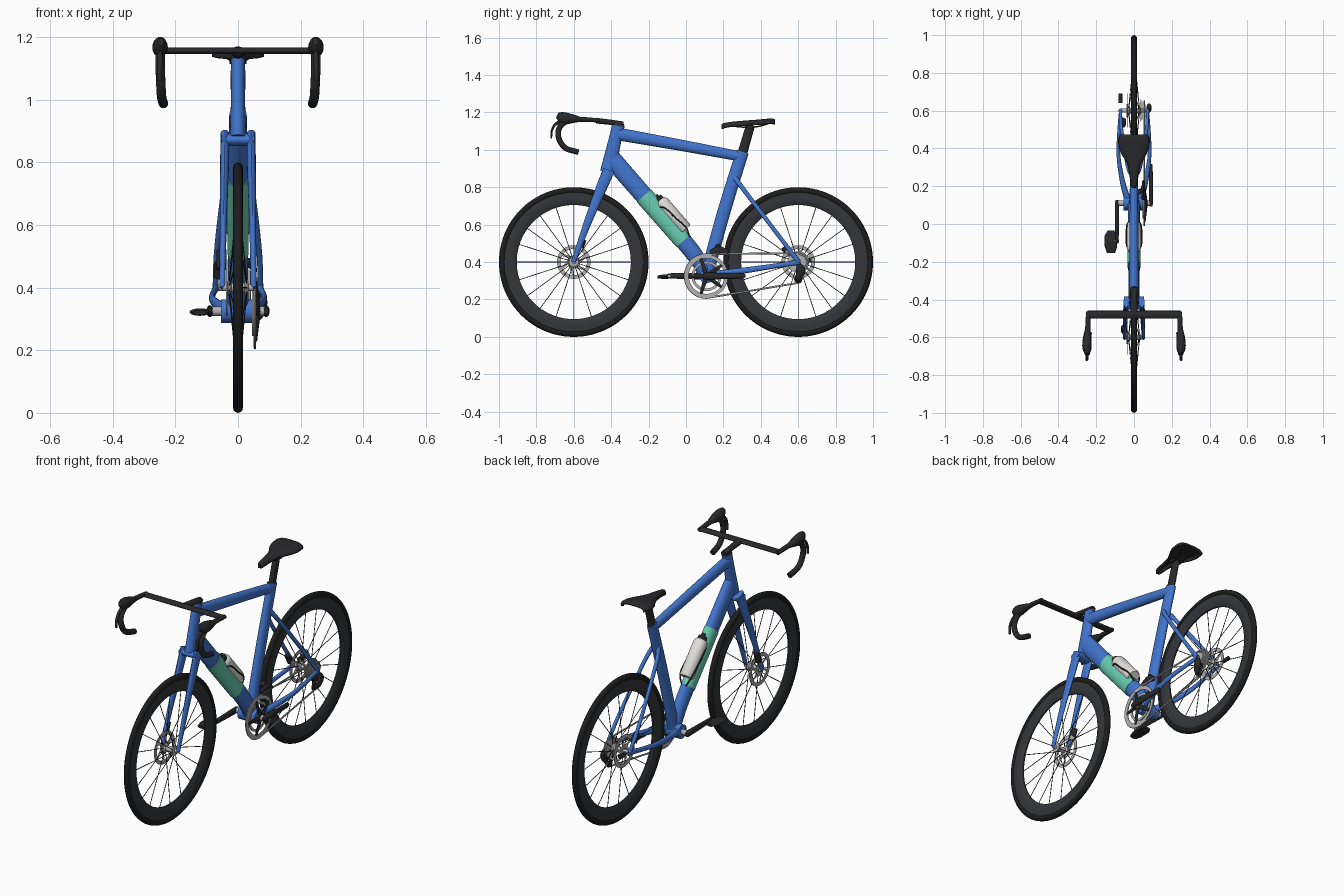
import bpy, bmesh
from math import sin, cos, pi, radians
from mathutils import Vector

def mat(name, c):
    m = bpy.data.materials.new(name)
    m.diffuse_color = (*c, 1)
    return m

BLUE = mat("blue_paint", (0.055, 0.18, 0.62))
BLACK = mat("black", (0.022, 0.022, 0.024))
RUBBER = mat("rubber", (0.012, 0.012, 0.012))
RIM = mat("rim_grey", (0.035, 0.037, 0.042))
GREEN = mat("mint", (0.14, 0.62, 0.45))
WHITE = mat("white", (0.75, 0.74, 0.7))
STEEL = mat("steel", (0.45, 0.45, 0.46))

def tube(bm, pts, n=16, smooth=0, closed=False):
    """Loft ellipses along points (x, y, z, half width, half depth)."""
    P = [Vector(p) for p in pts]
    if smooth:
        Q = []
        for i in range(len(P) - 1):
            a, b, c, d = P[max(i - 1, 0)], P[i], P[i + 1], P[min(i + 2, len(P) - 1)]
            for k in range(smooth):
                t = k / smooth
                Q.append(0.5 * (2 * b + (c - a) * t + (2 * a - 5 * b + 4 * c - d) * t * t
                                + (3 * b - a - 3 * c + d) * t ** 3))
        P = Q + [P[-1]]
    m, rings = len(P), []
    for i, p in enumerate(P):
        q0, q1 = (P[i - 1], P[(i + 1) % m]) if closed else (P[max(i - 1, 0)], P[min(i + 1, m - 1)])
        t = (Vector(q1[:3]) - Vector(q0[:3])).normalized()
        ref = Vector((0, 1, 0)) if abs(t.x) > 0.8 else Vector((1, 0, 0))
        u = (ref - t * ref.dot(t)).normalized()
        v = t.cross(u)
        rings.append([bm.verts.new(Vector(p[:3]) + u * p[3] * cos(2 * pi * k / n) + v * p[4] * sin(2 * pi * k / n))
                      for k in range(n)])
    for i in range(m if closed else m - 1):
        a, b = rings[i], rings[(i + 1) % m]
        for k in range(n):
            bm.faces.new((a[k], a[(k + 1) % n], b[(k + 1) % n], b[k]))
    if not closed:
        bm.faces.new(rings[0])
        bm.faces.new(rings[-1])

def lathe(bm, y, z, prof, n=64):
    """Revolve a closed (radius, x) profile about the x axis through (y, z)."""
    rings = [[bm.verts.new((x, y + r * cos(2 * pi * k / n), z + r * sin(2 * pi * k / n))) for r, x in prof]
             for k in range(n)]
    for k in range(n):
        a, b = rings[k], rings[(k + 1) % n]
        for j in range(len(prof)):
            l = (j + 1) % len(prof)
            bm.faces.new((a[j], a[l], b[l], b[j]))

def ring(bm, y, z, r0, r1, x0, x1, n=48):
    lathe(bm, y, z, [(r0, x0), (r1, x0), (r1, x1), (r0, x1)], n)

def finish(name, bm, m):
    bmesh.ops.recalc_face_normals(bm, faces=bm.faces)
    me = bpy.data.meshes.new(name)
    bm.to_mesh(me)
    bm.free()
    o = bpy.data.objects.new(name, me)
    bpy.context.collection.objects.link(o)
    me.materials.append(m)
    bpy.ops.object.select_all(action='DESELECT')
    o.select_set(True)
    bpy.context.view_layer.objects.active = o
    bpy.ops.object.shade_smooth_by_angle(angle=radians(40))
    return o

def part(name, m, *paths, **kw):
    bm = bmesh.new()
    for p in paths:
        tube(bm, p, **kw)
    return finish(name, bm, m)

def both(path):
    return [[(s * p[0], *p[1:]) for p in path] for s in (1, -1)]

# wheels: tyre, deep rim, spokes, hub, brake rotor
for tag, cy, hw in (("front", -0.6, 0.05), ("rear", 0.6, 0.065)):
    bm = bmesh.new()
    lathe(bm, cy, 0.4, [(0.383 + 0.017 * cos(a * pi / 6), 0.016 * sin(a * pi / 6)) for a in range(12)], 96)
    finish(tag + "_tyre", bm, RUBBER)
    bm = bmesh.new()
    lathe(bm, cy, 0.4, [(0.376, -0.011), (0.345, -0.014), (0.318, -0.011), (0.305, -0.004),
                        (0.305, 0.004), (0.318, 0.011), (0.345, 0.014), (0.376, 0.011)], 96)
    finish(tag + "_rim", bm, RIM)
    bm = bmesh.new()
    for k in range(20):
        a, s = 2 * pi * k / 20, (-1) ** k
        tube(bm, [(s * 0.028, cy + 0.02 * cos(a), 0.4 + 0.02 * sin(a), 0.002, 0.002),
                  (0, cy + 0.31 * cos(a), 0.4 + 0.31 * sin(a), 0.002, 0.002)], n=5)
    finish(tag + "_spokes", bm, BLACK)
    part(tag + "_hub", STEEL, [(-hw, cy, 0.4, .011, .011), (-.034, cy, 0.4, .011, .011), (-.032, cy, 0.4, .026, .026),
         (-.026, cy, 0.4, .026, .026), (-.02, cy, 0.4, .015, .015), (.02, cy, 0.4, .015, .015),
         (.026, cy, 0.4, .026, .026), (.032, cy, 0.4, .026, .026), (.034, cy, 0.4, .011, .011),
         (hw, cy, 0.4, .011, .011)], n=20)
    bm = bmesh.new()
    ring(bm, cy, 0.4, 0.07, 0.09, -0.038, -0.034)
    ring(bm, cy, 0.4, 0.015, 0.035, -0.039, -0.033)
    for k in range(6):
        a = pi * k / 3
        tube(bm, [(-.036, cy + .03 * cos(a), .4 + .03 * sin(a), .002, .006),
                  (-.036, cy + .075 * cos(a + .5), .4 + .075 * sin(a + .5), .002, .006)], n=8)
    finish(tag + "_brake_rotor", bm, STEEL)

# brake calipers
part("front_caliper", BLACK, [(-.052, -.57, .46, .016, .016), (-.052, -.545, .52, .016, .014)], n=12)
part("rear_caliper", BLACK, [(-.06, .55, .435, .018, .016), (-.06, .52, .48, .016, .012)], n=12)
part("rear_brake_lug", BLACK, [(-.072, .64, .41, .01, .012), (-.072, .69, .41, .01, .012)], n=12)

# main frame
part("head_tube", BLUE, [(0, -.36, 1.135, .023, .033), (0, -.385, 1.03, .022, .035), (0, -.418, .88, .026, .042)], n=24, smooth=4)
part("top_tube", BLUE, [(0, -.365, 1.085, .024, .034), (0, -.03, 1.025, .023, .03), (0, .29, .965, .021, .027)], n=24, smooth=4)
part("down_tube", BLUE, [(0, -.395, .95, .028, .05), (0, -.2, .726, .031, .048), (0, .03, .46, .032, .045), (0, .105, .335, .034, .035)], n=24, smooth=4)
part("down_tube_band", GREEN, [(0, -.225, .755, .034, .051), (0, -.015, .512, .034, .048)], n=24)
part("seat_tube", BLUE, [(0, .11, .33, .026, .035), (0, .2, .66, .022, .035), (0, .302, .99, .021, .034)], n=24, smooth=4)
part("bottom_bracket_shell", BLUE, [(-.055, .11, .325, .038, .038), (.052, .11, .325, .038, .038)], n=32)
part("chain_stays", BLUE, *both([(.03, .12, .33, .018, .019), (.06, .22, .342, .014, .018), (.082, .36, .362, .01, .015),
     (.08, .48, .38, .009, .013), (.07, .605, .4, .009, .014)]), smooth=5)
part("seat_stays", BLUE, *both([(.012, .262, .85, .012, .014), (.034, .31, .785, .01, .012), (.066, .5, .535, .009, .011), (.072, .602, .4, .009, .013)]), smooth=5)

# fork
part("fork_legs", BLUE, *both([(.042, -.412, .892, .014, .032), (.043, -.455, .79, .014, .029), (.047, -.53, .6, .011, .02),
     (.05, -.602, .4, .009, .012)]), smooth=5)
part("fork_crown", BLUE, [(-.053, -.418, .872, .034, .02), (.053, -.418, .872, .034, .02)], n=24)

# seat post, rails, saddle
part("seat_post", BLACK, [(0, .298, .97, .016, .026), (0, .343, 1.125, .016, .024)], n=20)
part("saddle_rails", BLACK, *both([(.012, .23, 1.13, .004, .004), (.02, .3, 1.122, .004, .004),
     (.022, .38, 1.124, .004, .004), (.04, .44, 1.14, .004, .004)]), n=8, smooth=4)
part("saddle_clamp", BLACK, [(-.027, .343, 1.123, .02, .009), (.027, .343, 1.123, .02, .009)], n=12)
bm = bmesh.new()
rows = []
for y, w, z in ((.19, .008, 1.137), (.2, .017, 1.143), (.25, .023, 1.151), (.31, .034, 1.156), (.345, .051, 1.159),
                (.375, .07, 1.161), (.41, .083, 1.164), (.45, .084, 1.168), (.468, .078, 1.167), (.475, .068, 1.162)):
    rows.append([bm.verts.new((w * sin(pi / 2 * k / 6), y, z - .026 * abs(k / 6) ** 2.5)) for k in range(-6, 7)])
for a, b in zip(rows, rows[1:]):
    for k in range(12):
        bm.faces.new((a[k], a[k + 1], b[k + 1], b[k]))
o = finish("saddle", bm, BLACK)
if o.data.polygons[60].normal.z < 0:
    o.data.flip_normals()
s = o.modifiers.new("thick", 'SOLIDIFY')
s.thickness, s.offset = 0.013, -1

# stem and drop bars
part("stem", BLACK, [(0, -.335, 1.138, .018, .013), (0, -.4, 1.147, .017, .014), (0, -.48, 1.156, .02, .015)], n=20)
part("headset_cap", BLACK, [(0, -.362, 1.128, .024, .034), (0, -.359, 1.143, .022, .028)], n=24)
part("handlebar", BLACK, [(-.247, -.48, 1.157, .021, .011), (.247, -.48, 1.157, .021, .011)], n=20)
part("drop_bars", BLACK, *both([(.242, -.465, 1.157, .012, .011), (.245, -.56, 1.163, .014, .013), (.248, -.63, 1.157, .015, .015),
     (.249, -.677, 1.118, .015, .015), (.247, -.68, 1.062, .015, .015), (.244, -.645, 1.01, .015, .015),
     (.238, -.575, .988, .015, .015)]), smooth=6)
part("brake_hoods", BLACK, *both([(.246, -.56, 1.162, .014, .012), (.248, -.6, 1.166, .022, .022), (.249, -.645, 1.168, .025, .032),
     (.248, -.672, 1.178, .02, .026), (.247, -.688, 1.186, .01, .014)]), smooth=5)
part("brake_levers", BLACK, *both([(.249, -.665, 1.155, .009, .01), (.249, -.7, 1.135, .008, .008),
     (.25, -.718, 1.1, .008, .006), (.25, -.72, 1.06, .007, .005)]), smooth=5, n=10)

# bottle and cage
D, C = Vector((0, .655, -.756)), Vector((0, -.07, .652))
def along(spec):
    return [(*(C + D * t), r, r) for t, r in spec]
part("bottle", WHITE, along([(-.105, .024), (-.095, .034), (-.085, .037), (.095, .037), (.103, .033)]), n=28)
part("bottle_cap", BLACK, along([(-.14, .01), (-.126, .011), (-.124, .022), (-.104, .025)]), n=20)
part("bottle_cage", BLACK, *both([(.012, -.16, .69, .004, .004), (.038, -.115, .69, .004, .004), (.04, -.06, .64, .004, .004),
     (.036, .0, .585, .004, .004), (.01, .02, .53, .004, .004)]), n=8, smooth=5)

# cranks, spider and pedal
part("crank_axle", STEEL, [(-.098, .11, .325, .015, .015), (.092, .11, .325, .015, .015)], n=20)
for tag, x, y1 in (("right", .09, .305), ("left", -.09, -.09)):
    part(tag + "_crank", BLACK, [(x, y1 + (.012 if y1 > 0 else -.012), .326, .006, .008), (x, y1, .326, .009, .014),
         (x, .11, .325, .011, .019), (x, .11 - (.018 if y1 > 0 else -.018), .325, .007, .012)])
part("pedal", BLACK, [(-.122, -.035, .324, .018, .007), (-.122, -.06, .323, .033, .011), (-.122, -.12, .322, .033, .012),
     (-.122, -.153, .32, .022, .008)], n=12)
part("pedal_axle", STEEL, [(-.08, -.09, .325, .007, .007), (-.14, -.09, .325, .007, .007)], n=12)
bm = bmesh.new()
ring(bm, .11, .325, .095, .115, .052, .057, 64)
ring(bm, .11, .325, .066, .08, .044, .049, 64)
finish("chainrings", bm, STEEL)
part("spider", BLACK, *[[(.066, .11, .325, .007, .014), (.056, .11 + .1 * cos(a), .325 + .1 * sin(a), .005, .008)]
     for a in (pi * (.2 + .4 * k) for k in range(5))], n=10)

# cassette, chain, derailleurs
bm = bmesh.new()
for k in range(6):
    ring(bm, .6, .4, .012, .058 - .005 * k, .034 + .005 * k, .037 + .005 * k, 32)
finish("cassette", bm, STEEL)
loop = [(.11 + .117 * cos(a), .325 + .117 * sin(a)) for a in (pi * (.5 + k / 14) for k in range(15))]
loop += [(.59, .287), (.612, .293), (.62, .31), (.6, .335), (.592, .352), (.61, .355), (.637, .37), (.65, .4), (.637, .432), (.6, .448)]
part("chain", STEEL, [(.054, y, z, .004, .005) for y, z in loop], n=8, closed=True)
part("rear_derailleur", BLACK, [(.074, .602, .385, .01, .014), (.08, .615, .355, .014, .024), (.076, .603, .32, .01, .018),
     (.066, .597, .3, .006, .012)], smooth=4)
bm = bmesh.new()
ring(bm, .6, .308, .004, .022, .05, .058, 20)
ring(bm, .606, .352, .004, .02, .05, .058, 20)
finish("jockey_wheels", bm, BLACK)
part("front_derailleur", BLACK, [(.02, .165, .48, .012, .014), (.042, .18, .478, .012, .018)], n=12)
part("front_derailleur_cage", BLACK, [(.05, .13, .45, .01, .012), (.05, .18, .462, .01, .022), (.05, .225, .445, .008, .012)], n=12, smooth=4)
